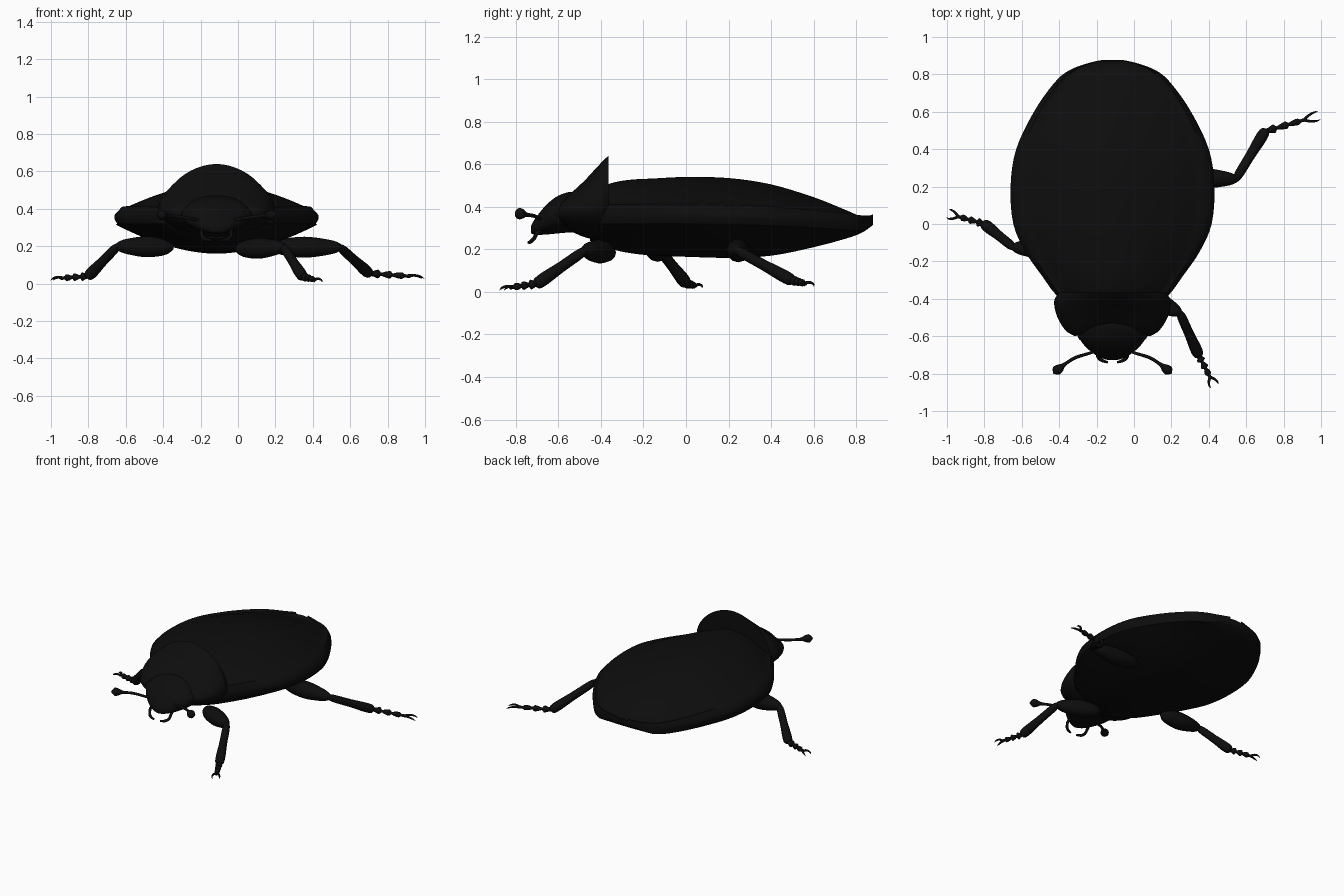
import bpy, bmesh, math
from mathutils import Vector

if "Cube" in bpy.data.objects:
    bpy.data.objects.remove(bpy.data.objects["Cube"])

CX = -0.115  # body centre line

black = bpy.data.materials.new("shell black")
black.diffuse_color = (0.004, 0.004, 0.004, 1)
black.use_nodes = True
black.node_tree.nodes["Principled BSDF"].inputs["Base Color"].default_value = black.diffuse_color


def smooth_rows(rows, n):
    """Catmull-Rom resample of a small table, n steps per span."""
    out = []
    for i in range(len(rows) - 1):
        p = [rows[max(i - 1, 0)], rows[i], rows[i + 1], rows[min(i + 2, len(rows) - 1)]]
        for k in range(n):
            t = k / n
            out.append([0.5 * (2 * b + (c - a) * t + (2 * a - 5 * b + 4 * c - d) * t * t
                               + (3 * b - a - 3 * c + d) * t ** 3) for a, b, c, d in zip(*p)])
    out.append(list(rows[-1]))
    return out


def loft(name, rings, angle=50):
    bm = bmesh.new()
    vs = [[bm.verts.new(p) for p in r] for r in rings]
    n = len(rings[0])
    for a, b in zip(vs, vs[1:]):
        for i in range(n):
            j = (i + 1) % n
            bm.faces.new((a[i], a[j], b[j], b[i]))
    bm.faces.new(vs[0][::-1])
    bm.faces.new(vs[-1])
    bmesh.ops.recalc_face_normals(bm, faces=bm.faces)
    me = bpy.data.meshes.new(name)
    bm.to_mesh(me)
    bm.free()
    me.materials.append(black)
    ob = bpy.data.objects.new(name, me)
    bpy.context.collection.objects.link(ob)
    bpy.ops.object.select_all(action='DESELECT')
    ob.select_set(True)
    bpy.context.view_layer.objects.active = ob
    bpy.ops.object.shade_smooth_by_angle(angle=math.radians(angle))
    return ob


def tube(name, pts, n=5, sides=12):
    """Round limb through (x, y, z, radius) points."""
    rows = smooth_rows(pts, n)
    c = [Vector(r[:3]) for r in rows]
    rings = []
    for i, r in enumerate(rows):
        t = (c[min(i + 1, len(c) - 1)] - c[max(i - 1, 0)]).normalized()
        s = t.cross(Vector((0, 0, 1)))
        s = s.normalized() if s.length > 1e-3 else Vector((1, 0, 0))
        u = s.cross(t)
        rad = max(r[3], 0.001)
        rings.append([c[i] + rad * (math.cos(a) * s + math.sin(a) * u)
                      for a in (2 * math.pi * k / sides for k in range(sides))])
    return loft(name, rings)


# Body stations: y, half width, top, rim height, belly
body = smooth_rows([
    (-0.45, 0.20, 0.44, 0.38, 0.24), (-0.38, 0.30, 0.50, 0.38, 0.21),
    (-0.28, 0.375, 0.525, 0.38, 0.185), (-0.15, 0.465, 0.533, 0.38, 0.17),
    (0, 0.53, 0.54, 0.38, 0.165), (0.2, 0.545, 0.535, 0.375, 0.16),
    (0.4, 0.515, 0.505, 0.37, 0.17), (0.6, 0.42, 0.445, 0.36, 0.21),
    (0.75, 0.315, 0.385, 0.35, 0.25), (0.82, 0.235, 0.355, 0.345, 0.275),
    (0.86, 0.13, 0.345, 0.345, 0.30), (0.878, 0.05, 0.355, 0.35, 0.315)], 4)

N = 28
wing, belly = [], []
for y, w, top, rim, bot in body:
    low = max(rim - 0.06, bot + 0.004)
    sec = []
    for k in range(N + 1):
        u = -1 + 2 * k / N
        lip = 0.014 if 0.9 < abs(u) < 0.99 else 0
        edge = 0.01 if abs(u) > 0.99 else 0
        sec.append((CX + w * u, y, rim + lip - edge + max(top - rim, 0) * (1 - abs(u) ** 1.7)))
    sec += [(CX + w, y, (rim + low) / 2), (CX + w * 0.97, y, low),
            (CX - w * 0.97, y, low), (CX - w, y, (rim + low) / 2)]
    wing.append(sec)
    under = [(CX + w * 0.985 * u, y, bot + (low - bot) * abs(u) ** 1.8)
             for u in (-1 + 2 * k / N for k in range(N + 1))]
    belly.append(under + [(CX + w * 0.9, y, low + 0.01), (CX - w * 0.9, y, low + 0.01)])
loft("wing_cases", wing)
loft("abdomen", belly)


def shell(name, stations, lobe, power, n=5):
    """Egg-shaped loft along y; rows are y, half width, top, side height, bottom, lobe amount."""
    rings = []
    for y, w, top, mid, bot, l in smooth_rows(stations, n):
        ring = []
        for k in range(48):
            a = 2 * math.pi * k / 48
            ca, sa = math.cos(a), math.sin(a)
            x = w * math.copysign(abs(ca) ** (2 / power), ca)
            h = (top - mid) if sa > 0 else (mid - bot)
            ring.append((CX + x, y - lobe * l * abs(ca) ** 1.5,
                         mid + h * math.copysign(abs(sa) ** (2 / power), sa)))
        rings.append(ring)
    return loft(name, rings)


# Flared collar shield behind the head
shell("thorax_shield", [
    (-0.365, 0.285, 0.64, 0.40, 0.25, 0), (-0.41, 0.312, 0.595, 0.40, 0.245, 0.1),
    (-0.47, 0.295, 0.53, 0.39, 0.255, 0.5), (-0.52, 0.25, 0.48, 0.38, 0.275, 0.9),
    (-0.545, 0.20, 0.45, 0.37, 0.29, 1)], 0.055, 1.85)

# Head
shell("head", [
    (-0.48, 0.16, 0.46, 0.37, 0.28, 0), (-0.54, 0.182, 0.47, 0.37, 0.28, 0),
    (-0.60, 0.18, 0.452, 0.36, 0.275, 0), (-0.65, 0.15, 0.415, 0.345, 0.27, 0),
    (-0.69, 0.105, 0.37, 0.32, 0.268, 0), (-0.715, 0.065, 0.335, 0.305, 0.27, 0),
    (-0.728, 0.02, 0.31, 0.29, 0.275, 0)], 0, 2.1)

# Antennae, feelers and eyes, both sides
for s, side in ((-1, "left"), (1, "right")):
    tube("antenna_" + side, [(CX + s * x, y, z, r) for x, y, z, r in (
        (0.06, -0.67, 0.335, 0.008), (0.12, -0.69, 0.345, 0.008), (0.20, -0.715, 0.357, 0.009),
        (0.255, -0.75, 0.363, 0.01), (0.28, -0.77, 0.366, 0.022), (0.30, -0.785, 0.368, 0.026),
        (0.315, -0.80, 0.37, 0.004))])
    tube("feeler_" + side, [(CX + s * x, y, z, r) for x, y, z, r in (
        (0.07, -0.66, 0.29, 0.008), (0.08, -0.695, 0.28, 0.009), (0.075, -0.715, 0.25, 0.009),
        (0.055, -0.73, 0.236, 0.009), (0.025, -0.74, 0.232, 0.006))])
    tube("eye_" + side, [(CX + s * 0.155, y, 0.37, r) for y, r in (
        (-0.55, 0.002), (-0.565, 0.024), (-0.59, 0.033), (-0.615, 0.024), (-0.63, 0.002))])


def leg(name, hip, knee, ankle, toe):
    hip, knee, ankle, toe = map(Vector, (hip, knee, ankle, toe))

    def limb(part, a, b, prof):
        tube(name + part, [(*a.lerp(b, t), r) for t, r in prof], 4)

    limb("_thigh", hip, knee, ((-0.05, 0.012), (0.1, 0.042), (0.45, 0.056),
                               (0.8, 0.042), (0.97, 0.026), (1.05, 0.004)))
    limb("_shin", knee, ankle, ((-0.05, 0.012), (0.1, 0.024), (0.5, 0.026),
                                (0.85, 0.031), (1.0, 0.026), (1.04, 0.004)))
    # beaded foot
    prof = [(0, 0.012)]
    for k in range(3):
        prof += [(0.22 * k + 0.08, 0.015), (0.22 * k + 0.17, 0.023 - 0.003 * k), (0.22 * k + 0.22, 0.009)]
    limb("_foot", ankle, toe, prof + [(0.76, 0.011)])
    # pair of claws
    d = toe - ankle
    side = d.cross(Vector((0, 0, 1))).normalized()
    for s in (-1, 1):
        pts = [(*(ankle + d * t + side * s * o + Vector((0, 0, h))), r) for t, o, h, r in (
            (0.72, 0.0, 0.0, 0.008), (0.82, 0.016, 0.006, 0.007),
            (0.93, 0.024, 0.002, 0.005), (1.0, 0.022, -0.008, 0.001))]
        tube(name + "_claw", pts, 4, 8)


# Three remaining legs
leg("front_right_leg", (0.0, -0.355, 0.185), (0.245, -0.475, 0.195), (0.345, -0.70, 0.038), (0.43, -0.865, 0.016))
leg("middle_left_leg", (-0.36, -0.14, 0.195), (-0.645, -0.125, 0.20), (-0.80, 0.0, 0.04), (-0.995, 0.055, 0.026))
leg("hind_right_leg", (0.2, 0.25, 0.195), (0.545, 0.24, 0.195), (0.70, 0.495, 0.055), (0.99, 0.58, 0.035))
